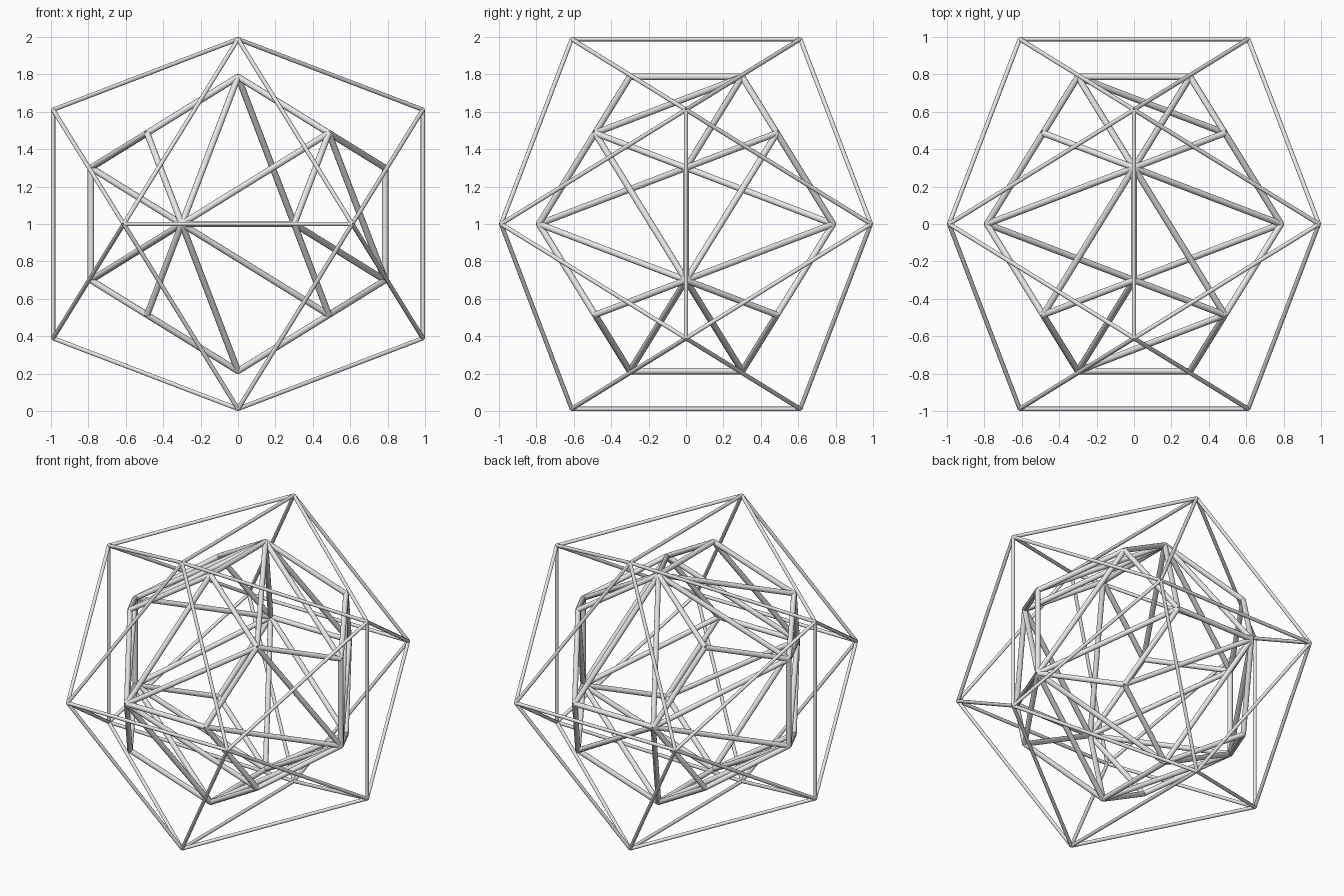
import bpy, bmesh
from mathutils import Vector, Matrix
from itertools import combinations

if "Cube" in bpy.data.objects:
    bpy.data.objects.remove(bpy.data.objects["Cube"])

PHI = (1 + 5 ** 0.5) / 2
CENTRE = Vector((0, 0, 1))

grey = bpy.data.materials.new("light grey")
grey.diffuse_color = (0.8, 0.8, 0.8, 1)
grey.use_nodes = True
grey.node_tree.nodes["Principled BSDF"].inputs["Base Color"].default_value = grey.diffuse_color


def cyclic(a, b):
    """Twelve points (0, +-a, +-b) and their cyclic permutations."""
    pts = []
    for i in (-1, 1):
        for j in (-1, 1):
            u, v = i * a, j * b
            pts += [Vector((0, u, v)), Vector((u, v, 0)), Vector((v, 0, u))]
    return pts


def edges_of(pts, length):
    return [(a, b) for a, b in combinations(pts, 2) if abs((a - b).length - length) < 0.01]


def strut_frame(name, struts, radius):
    """One object made of smooth round bars along the given point pairs."""
    bm = bmesh.new()
    for a, b in struts:
        a, b = Vector(a), Vector(b)
        d = b - a
        m = Matrix.Translation(CENTRE + (a + b) / 2) @ d.to_track_quat('Z', 'Y').to_matrix().to_4x4()
        bmesh.ops.create_cone(bm, cap_ends=True, segments=12, radius1=radius, radius2=radius,
                              depth=d.length, matrix=m)
    for f in bm.faces:
        f.smooth = len(f.verts) == 4
    for e in bm.edges:                       # keep the bar ends crisp
        e.smooth = all(len(f.verts) == 4 for f in e.link_faces)
    me = bpy.data.meshes.new(name)
    bm.to_mesh(me)
    bm.free()
    me.materials.append(grey)
    ob = bpy.data.objects.new(name, me)
    bpy.context.collection.objects.link(ob)
    return ob


# Outer icosahedron of thin bars
r_out = 0.0115
b = 1 - r_out
a = b / PHI
strut_frame("outer_icosahedron_frame", edges_of(cyclic(a, b), 2 * a), r_out)

# Inner dodecahedron of thicker bars
s = 0.486
p, q = s / PHI, s * PHI
corners = [Vector((x, y, z)) for x in (-s, s) for y in (-s, s) for z in (-s, s)]
strut_frame("inner_dodecahedron_frame", edges_of(corners + cyclic(p, q), 2 * p), 0.017)

# Braces: two diagonals fanning from one corner of each pentagon
braces = []


def fan(start, *ends):
    braces.extend((start, e) for e in ends)


for k in (-1, 1):
    fan((-p, -q, 0), (s, -s, k * s), (0, -p, k * q))        # front faces
    fan((0, p, q), (k * s, -s, s), (k * q, 0, p))           # top faces
    fan((k * q, 0, -p), (0, p, -q), (0, -p, -q))            # bottom faces
    fan((q, 0, -p), (s, k * s, s), (p, k * q, 0))           # right faces
    fan((-p, k * q, 0), (-q, 0, p), (-q, 0, -p))            # left faces
fan((0, p, q), (p, q, 0), (-p, q, 0))                       # back upper face
fan((-p, q, 0), (s, s, -s), (0, p, -q))                     # back lower face
strut_frame("inner_face_braces", braces, 0.017)
